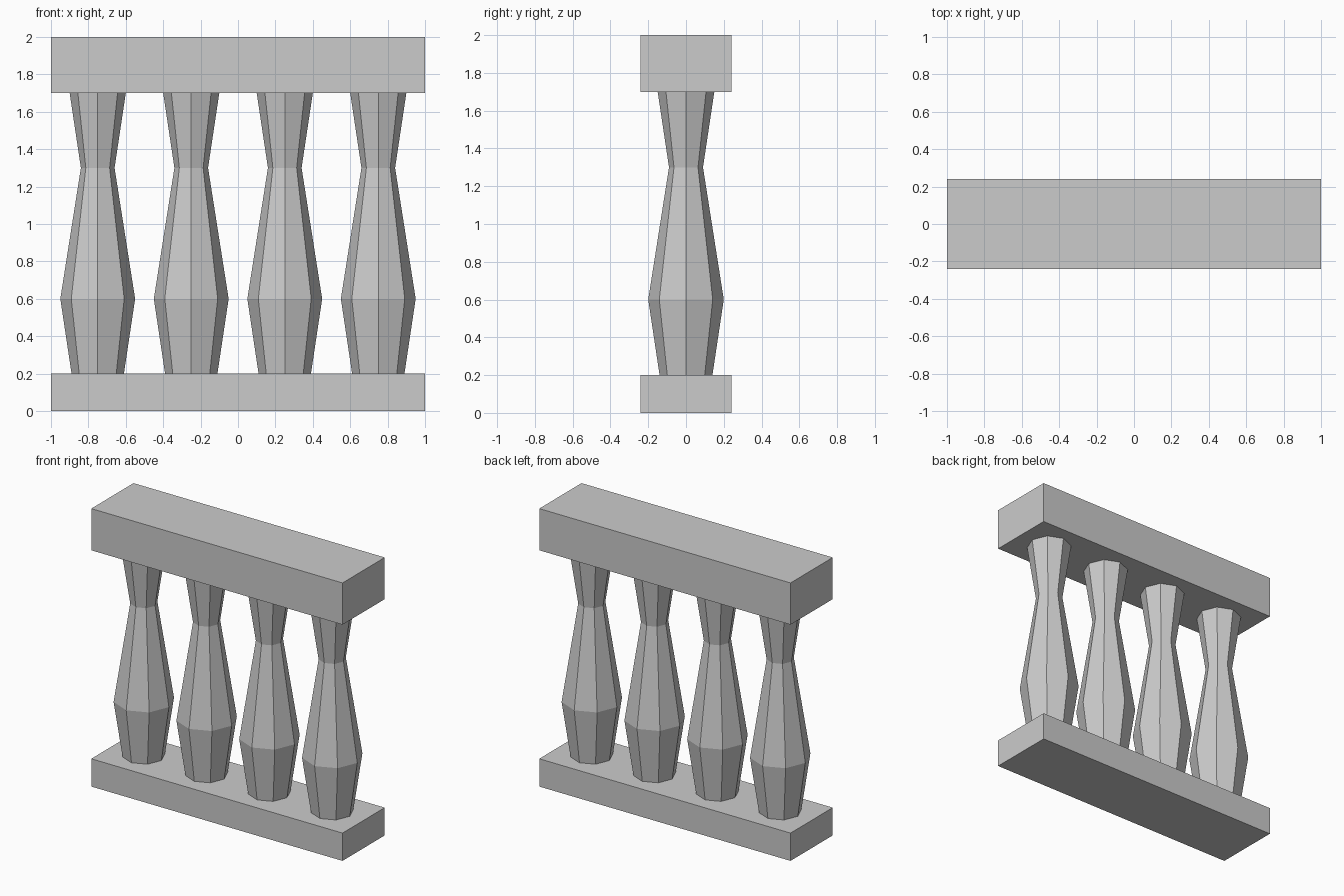
import bpy, bmesh
from math import cos, sin, pi

if "Cube" in bpy.data.objects:
    bpy.data.objects.remove(bpy.data.objects["Cube"])

SIDES = 8
PROFILE = [(0.14, 0.2), (0.2, 0.6), (0.09, 1.3), (0.15, 1.7)]  # radius, height


def finish(bm, name):
    bmesh.ops.recalc_face_normals(bm, faces=bm.faces)
    mesh = bpy.data.meshes.new(name)
    bm.to_mesh(mesh)
    bm.free()
    obj = bpy.data.objects.new(name, mesh)
    bpy.context.collection.objects.link(obj)
    return obj


def rail(name, z0, z1):
    bm = bmesh.new()
    bmesh.ops.create_cube(bm, size=1)
    bmesh.ops.scale(bm, vec=(2, 0.48, z1 - z0), verts=bm.verts)
    bmesh.ops.translate(bm, vec=(0, 0, (z0 + z1) / 2), verts=bm.verts)
    return finish(bm, name)


def baluster(name, x):
    bm = bmesh.new()
    rings = [[bm.verts.new((r * cos(2 * pi * i / SIDES), r * sin(2 * pi * i / SIDES), z))
              for i in range(SIDES)] for r, z in PROFILE]
    for low, high in zip(rings, rings[1:]):
        for i in range(SIDES):
            j = (i + 1) % SIDES
            bm.faces.new((low[i], low[j], high[j], high[i]))
    bm.faces.new(rings[0])
    bm.faces.new(rings[-1])
    obj = finish(bm, name)
    obj.location.x = x
    return obj


# Base and handrail
rail("bottom_rail", 0, 0.2)
rail("top_rail", 1.7, 2.0)

# Row of four eight-sided balusters
for n in range(4):
    baluster(f"baluster_{n + 1}", -0.75 + 0.5 * n)
